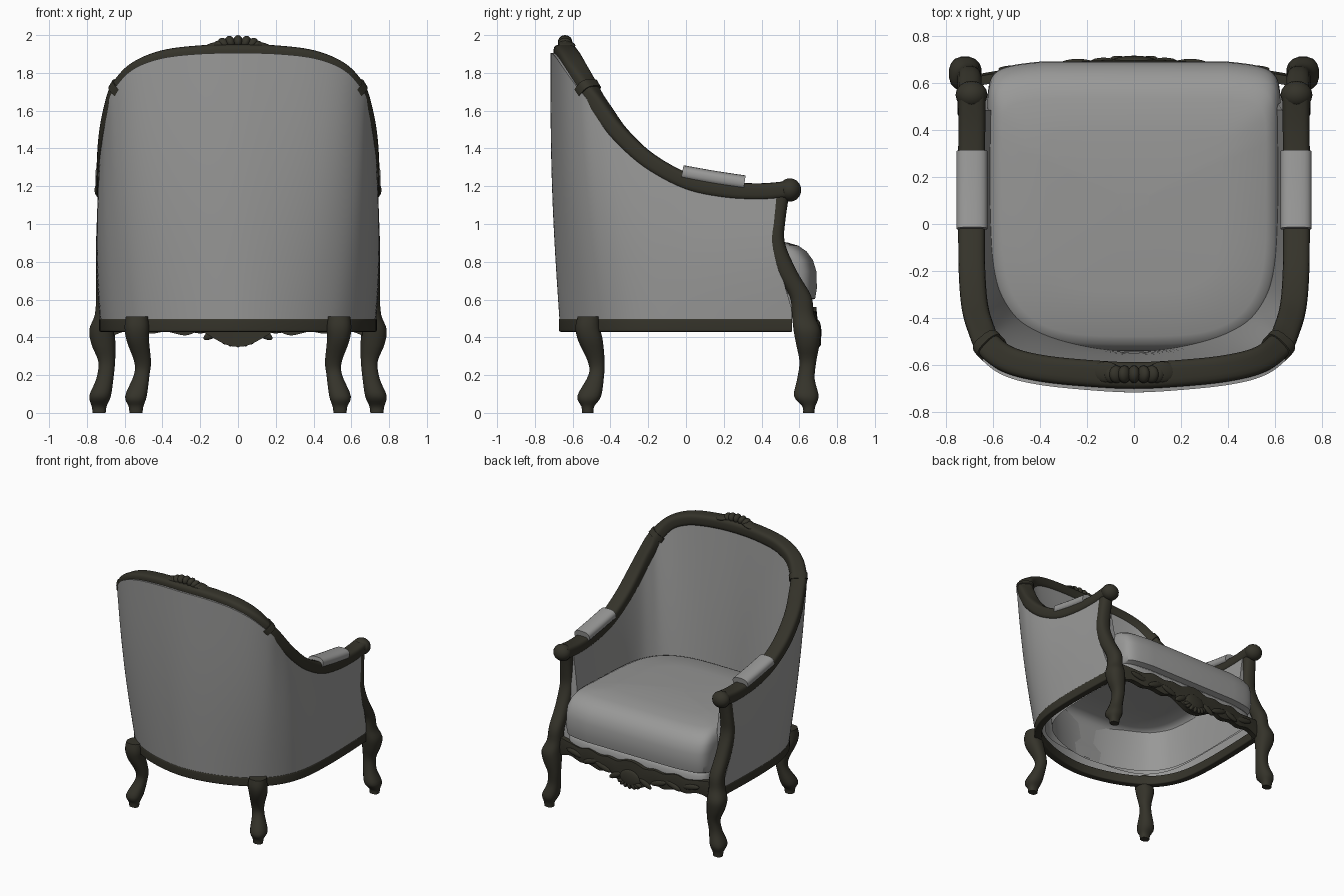
import bpy, bmesh, math
from mathutils import Vector

cube = bpy.data.objects.get("Cube")
if cube:
    bpy.data.objects.remove(cube)


def material(name, rgb):
    m = bpy.data.materials.new(name)
    m.use_nodes = True
    m.diffuse_color = (*rgb, 1)
    m.node_tree.nodes["Principled BSDF"].inputs["Base Color"].default_value = (*rgb, 1)
    return m


WOOD = material("dark wood", (0.035, 0.033, 0.023))
FABRIC = material("grey fabric", (0.32, 0.32, 0.315))
UP = Vector((0, 0, 1))


def spline(points, steps):
    """Smooth curve through rows of any length."""
    rows = [points[0], *points, points[-1]]
    out = []
    for a, b, c, d in zip(rows, rows[1:], rows[2:], rows[3:]):
        for k in range(steps):
            t = k / steps
            out.append([q + t / 2 * (r - p + t * (2 * p - 5 * q + 4 * r - s + t * (3 * (q - r) + s - p)))
                        for p, q, r, s in zip(a, b, c, d)])
    return out + [list(points[-1])]


def mirrored(half):
    return half + [(-p[0], *p[1:]) for p in reversed(half[:-1])]


def loft(name, rings, mat, cap_start=True, cap_end=True, closed=True, angle=50):
    """Skin rings of points into one smooth mesh."""
    bm = bmesh.new()
    grid = [[bm.verts.new(p) for p in ring] for ring in rings]
    n = len(grid[0])
    for lower, upper in zip(grid, grid[1:]):
        for i in range(n if closed else n - 1):
            j = (i + 1) % n
            bm.faces.new((lower[i], lower[j], upper[j], upper[i]))
    if cap_start:
        bm.faces.new(grid[0])
    if cap_end:
        bm.faces.new(grid[-1])
    bmesh.ops.recalc_face_normals(bm, faces=bm.faces)
    me = bpy.data.meshes.new(name)
    bm.to_mesh(me)
    bm.free()
    me.materials.append(mat)
    ob = bpy.data.objects.new(name, me)
    bpy.context.collection.objects.link(ob)
    bpy.ops.object.select_all(action='DESELECT')
    ob.select_set(True)
    bpy.context.view_layer.objects.active = ob
    bpy.ops.object.shade_smooth_by_angle(angle=math.radians(angle))


def oval(power, n):
    """Unit superellipse, from round to boxy."""
    for k in range(n):
        a = math.tau * (k + 0.5) / n
        c, s = math.cos(a), math.sin(a)
        yield math.copysign(abs(c) ** (2 / power), c), math.copysign(abs(s) ** (2 / power), s)


def side_of(path, i):
    """Tangent of a path, and the horizontal direction pointing out of the chair."""
    t = Vector(path[min(i + 1, len(path) - 1)]) - Vector(path[max(i - 1, 0)])
    return t, -(t.cross(UP).normalized())


def sweep(name, path, width, height, mat, power=3, n=20):
    rings = []
    for i, p in enumerate(path):
        t, across = side_of(path, i)
        over = across.cross(t).normalized()
        rings.append([Vector(p) + across * (u * width) + over * (v * height) for u, v in oval(power, n)])
    loft(name, rings, mat)


def leg(name, rows, side):
    rings = [[(side * (x + u * rx), y + v * ry, z) for u, v in oval(2.4, 16)]
             for x, y, z, rx, ry in spline(rows, 4)]
    loft(name, rings, WOOD)


def blob(name, centre, radii, mat, tilt=0):
    """Ellipsoid turned in the front plane, used for carving."""
    bpy.ops.mesh.primitive_uv_sphere_add(segments=16, ring_count=10, location=centre, rotation=(0, tilt, 0))
    ob = bpy.context.object
    ob.name = name
    ob.scale = radii
    ob.data.materials.append(mat)
    bpy.ops.object.shade_smooth()


# Arm and crest rail, running from one arm over the back to the other
rail_half = [(.69, .56, 1.185), (.69, .4, 1.17), (.692, .2, 1.18), (.692, 0, 1.225),
             (.69, -.2, 1.335), (.678, -.35, 1.475), (.65, -.45, 1.61), (.615, -.52, 1.715),
             (.53, -.58, 1.815), (.39, -.615, 1.875), (.2, -.635, 1.9), (0, -.645, 1.905)]
rail = spline(mirrored(rail_half), 6)
sweep("top_rail", rail, .057, .046, WOOD, power=3.6)

# Seat frame following the shell's footprint, rounder at the back corners
base_half = [(.72, .56, .465), (.727, .4, .465), (.732, .2, .465), (.73, .02, .465),
             (.718, -.14, .465), (.685, -.28, .465), (.625, -.395, .465), (.54, -.49, .465),
             (.43, -.56, .465), (.3, -.615, .465), (.15, -.655, .465), (0, -.67, .465)]
base = spline(mirrored(base_half), 6)
frame = [Vector(p) - side_of(base, i)[1] * .025 for i, p in enumerate(base)]
sweep("seat_frame", frame, .028, .036, WOOD, power=8)

# Upholstered shell: outer panel, over the rail line, down the padded inside
LEVELS = 12
columns = []
for i, (b, t) in enumerate(zip(base, rail)):
    across = side_of(base, i)[1]
    b, t = Vector(b) + UP * .03, Vector(t)
    back = max(0, min(1, (-t.y - .35) / .25))
    outer_top = t + across * (.045 + .027 * back)
    inner_top = t - across * .045
    inner_base = b - across * .13
    levels = [k / LEVELS for k in range(LEVELS + 1)]
    column = [b.lerp(outer_top, f) + across * .016 * math.sin(math.pi * f) for f in levels]
    column += [inner_base.lerp(inner_top, f) - across * .012 * math.sin(math.pi * f) for f in reversed(levels)]
    for p in column:  # front edge follows the curve of the arm post
        p.y = min(p.y, .485 + .3 * max(0, .8 - p.z))
    columns.append(column)
loft("upholstered_shell", columns, FABRIC, closed=False)

# Seat cushion on its deck, open underneath: (height, front scale, side scale)
MID = .08
profile = [(.5, .94, .985), (.57, .95, .985), (.59, .92, .985), (.605, .985, .99), (.66, 1, 1), (.75, .995, 1),
           (.81, .965, 1), (.855, .91, .985), (.885, .84, .955), (.903, .74, .9), (.913, .5, .6), (.917, .1, .1)]
outline = [(.625 * u, MID + v * (.585 + .045 * (1 - u * u))) for u, v in oval(14, 96) if v > 0]
outline += [(.625 * u, MID + .62 * v) for u, v in oval(3.5, 96) if v < 0]
rings = []
for z, front, side in profile:
    ring = [(x * side, MID + (y - MID) * (front if y > MID else side)) for x, y in outline]
    # the top sinks gently towards the back
    rings.append([(x, y, z - max(0, z - .6) * .2 * max(0, MID + .2 - y)) for x, y in ring])
loft("seat_cushion", rings, FABRIC, cap_start=False)

# Legs; the front ones continue up as arm posts
front_rows = [(.735, .65, 0, .035, .03), (.735, .65, .035, .04, .035), (.73, .637, .09, .058, .066),
              (.705, .635, .18, .046, .047), (.695, .645, .27, .045, .045), (.712, .645, .36, .064, .062),
              (.72, .64, .44, .068, .072), (.705, .62, .52, .054, .06), (.7, .605, .62, .052, .058),
              (.7, .53, .75, .052, .058), (.7, .48, .9, .052, .044), (.698, .487, 1.02, .05, .04),
              (.69, .498, 1.16, .048, .05)]
back_rows = [(.54, -.52, 0, .035, .03), (.54, -.52, .035, .04, .035), (.54, -.512, .09, .058, .064),
             (.51, -.475, .2, .042, .042), (.505, -.475, .27, .045, .045), (.53, -.505, .38, .06, .066),
             (.535, -.52, .45, .066, .066), (.535, -.515, .51, .06, .06)]

for side, label in ((1, "left"), (-1, "right")):
    leg(f"{label}_front_leg_and_post", front_rows, side)
    leg(f"{label}_back_leg", back_rows, side)
    blob(f"{label}_arm_scroll", (side * .692, .55, 1.18), (.068, .06, .062), WOOD)
    # Padded armrest
    pad = spline([(side * .69, .31, 1.218), (side * .69, .15, 1.242), (side * .69, -.02, 1.272)], 6)
    sweep(f"{label}_arm_pad", pad, .066, .04, FABRIC, power=2.6)
    # Collar where the arm meets the crest
    middle = 42 if side > 0 else len(rail) - 43
    sweep(f"{label}_rail_collar", rail[middle - 1:middle + 2], .066, .054, WOOD)

# Carved front apron with a scalloped lower edge
edge_half = [(.66, .41, .55), (.56, .44, .54), (.46, .42, .53), (.38, .43, .55), (.28, .41, .53),
             (.2, .43, .54), (.12, .39, .53), (.06, .36, .55), (0, .35, .56)]
rings = []
for x, low, high in spline(mirrored(edge_half), 5):
    y = .69 - .14 * x * x
    rings.append([(x, y - .04, low), (x, y, low), (x, y + .01, (low + high) / 2), (x, y, high), (x, y - .04, high)])
loft("carved_apron", rings, WOOD, angle=40)

# Carved leaves on the apron, and a shell fan on apron and crest
blob("apron_cartouche", (0, .695, .425), (.09, .022, .07), WOOD)
for side in (1, -1):
    for x, z, length, tilt in ((.13, .42, .06, .5), (.24, .45, .07, -.3), (.36, .46, .07, .35), (.5, .48, .08, -.2)):
        blob("apron_leaf", (side * x, .695 - .14 * x * x, z), (length, .016, .022), WOOD, side * tilt)
    blob("crest_leaf", (side * .12, -.63, 1.945), (.06, .045, .018), WOOD, side * .2)
for k in range(-3, 4):
    a = k * .42
    blob("crest_shell_lobe", (.1 * math.sin(a), -.64, 1.935 + .03 * math.cos(a)),
         (.026, .038, .035), WOOD, a)
    blob("apron_shell_lobe", (.08 * math.sin(a), .7, .405 - .03 * math.cos(a)),
         (.016, .016, .028), WOOD, -a)
